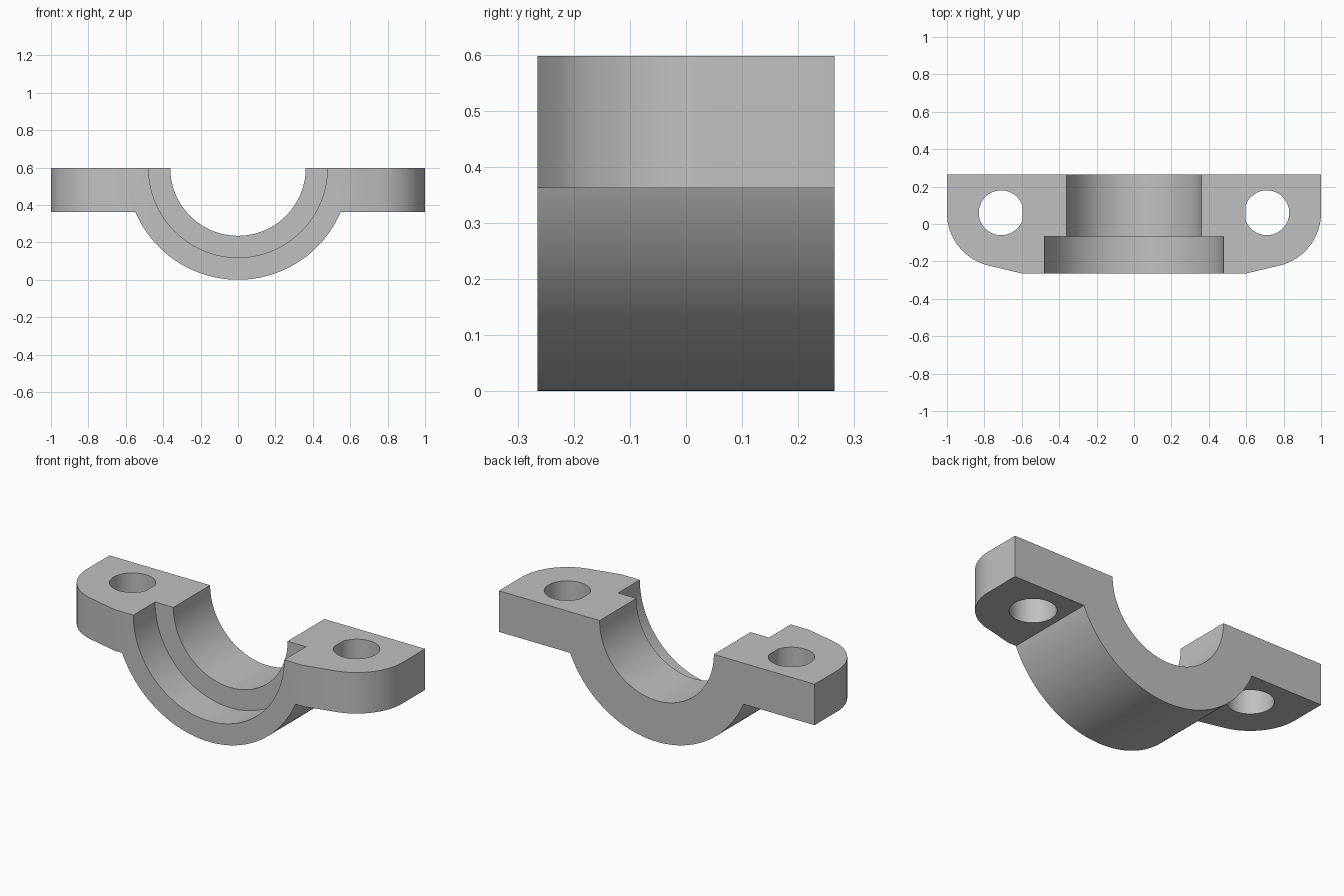
import bpy
import bmesh
from math import radians, sin, cos, atan2, acos, hypot, pi
from mathutils import Matrix, Vector

cube = bpy.data.objects.get("Cube")
if cube:
    bpy.data.objects.remove(cube, do_unlink=True)

TOP, TAB_BASE = 0.597, 0.362          # split plane and underside of the tabs
BACK = 0.265                          # half depth
OUTER, BORE, RECESS = 0.597, 0.362, 0.478
RECESS_END = -0.068
HOLE = Vector((0.71, 0.06))
HOLE_R, TAB_R = 0.12, 0.29

steel = bpy.data.materials.new("plain grey")
steel.use_nodes = True
grey = (0.53, 0.53, 0.53, 1)
steel.diffuse_color = grey
steel.node_tree.nodes["Principled BSDF"].inputs["Base Color"].default_value = grey


def prism(name, points, offset):
    """Solid made by sweeping a closed outline along an offset."""
    bm = bmesh.new()
    face = bm.faces.new([bm.verts.new(p) for p in points])
    swept = bmesh.ops.extrude_face_region(bm, geom=[face])["geom"]
    bmesh.ops.translate(bm, vec=offset,
                        verts=[v for v in swept if isinstance(v, bmesh.types.BMVert)])
    bmesh.ops.recalc_face_normals(bm, faces=bm.faces)
    mesh = bpy.data.meshes.new(name)
    bm.to_mesh(mesh)
    bm.free()
    mesh.materials.append(steel)
    obj = bpy.data.objects.new(name, mesh)
    bpy.context.collection.objects.link(obj)
    return obj


def arc(cx, cy, r, start, end, steps):
    angles = [start + (end - start) * i / steps for i in range(steps + 1)]
    return [(cx + r * cos(a), cy + r * sin(a)) for a in angles]


def combine(target, tool, operation):
    """Apply a boolean and drop the tool."""
    mod = target.modifiers.new("combine", "BOOLEAN")
    mod.object, mod.operation, mod.solver = tool, operation, "EXACT"
    graph = bpy.context.evaluated_depsgraph_get()
    mesh = bpy.data.meshes.new_from_object(target.evaluated_get(graph))
    target.modifiers.clear()
    target.data = mesh
    bpy.data.objects.remove(tool, do_unlink=True)


# Half-round body, flat side up
half = [(x, -BACK, z) for x, z in arc(0, TOP, OUTER, pi, 2 * pi, 96)]
cap = prism("bearing_cap", half, (0, 2 * BACK, 0))

# Bolt tabs: rounded front corner that runs tangent into the body
corner = Vector((OUTER, -BACK))
d = corner - HOLE
tangent = atan2(d.y, d.x) + acos(TAB_R / hypot(d.x, d.y))
outline = [(0.52, -BACK), tuple(corner)]
outline += arc(HOLE.x, HOLE.y, TAB_R, tangent, 0, 32)
outline += [(1, BACK), (0.52, BACK)]
for side in (1, -1):
    tab = prism("tab", [(side * x, y, TAB_BASE) for x, y in outline],
                (0, 0, TOP - TAB_BASE))
    circle = arc(HOLE.x, HOLE.y, HOLE_R, 0, 2 * pi, 64)[:-1]
    bolt = prism("bolt_cutter", [(side * x, y, 0.2) for x, y in circle], (0, 0, 0.6))
    combine(tab, bolt, "DIFFERENCE")
    combine(cap, tab, "UNION")

# Bore through the body, with a wider recess at the front
for radius, start, end in ((BORE, -0.5, 0.5), (RECESS, -0.5, RECESS_END)):
    ring = arc(0, TOP, radius, pi, 2 * pi, 96) + [(radius, 1), (-radius, 1)]
    cutter = prism("bore_cutter", [(x, start, z) for x, z in ring], (0, end - start, 0))
    combine(cap, cutter, "DIFFERENCE")

# Merge coplanar faces, then smooth the curved walls
bm = bmesh.new()
bm.from_mesh(cap.data)
bmesh.ops.remove_doubles(bm, verts=bm.verts, dist=0.0001)
bmesh.ops.dissolve_limit(bm, angle_limit=radians(0.2), verts=bm.verts, edges=bm.edges)
bm.to_mesh(cap.data)
bm.free()
bpy.ops.object.select_all(action="DESELECT")
cap.select_set(True)
bpy.context.view_layer.objects.active = cap
bpy.ops.object.shade_smooth_by_angle(angle=radians(25))
